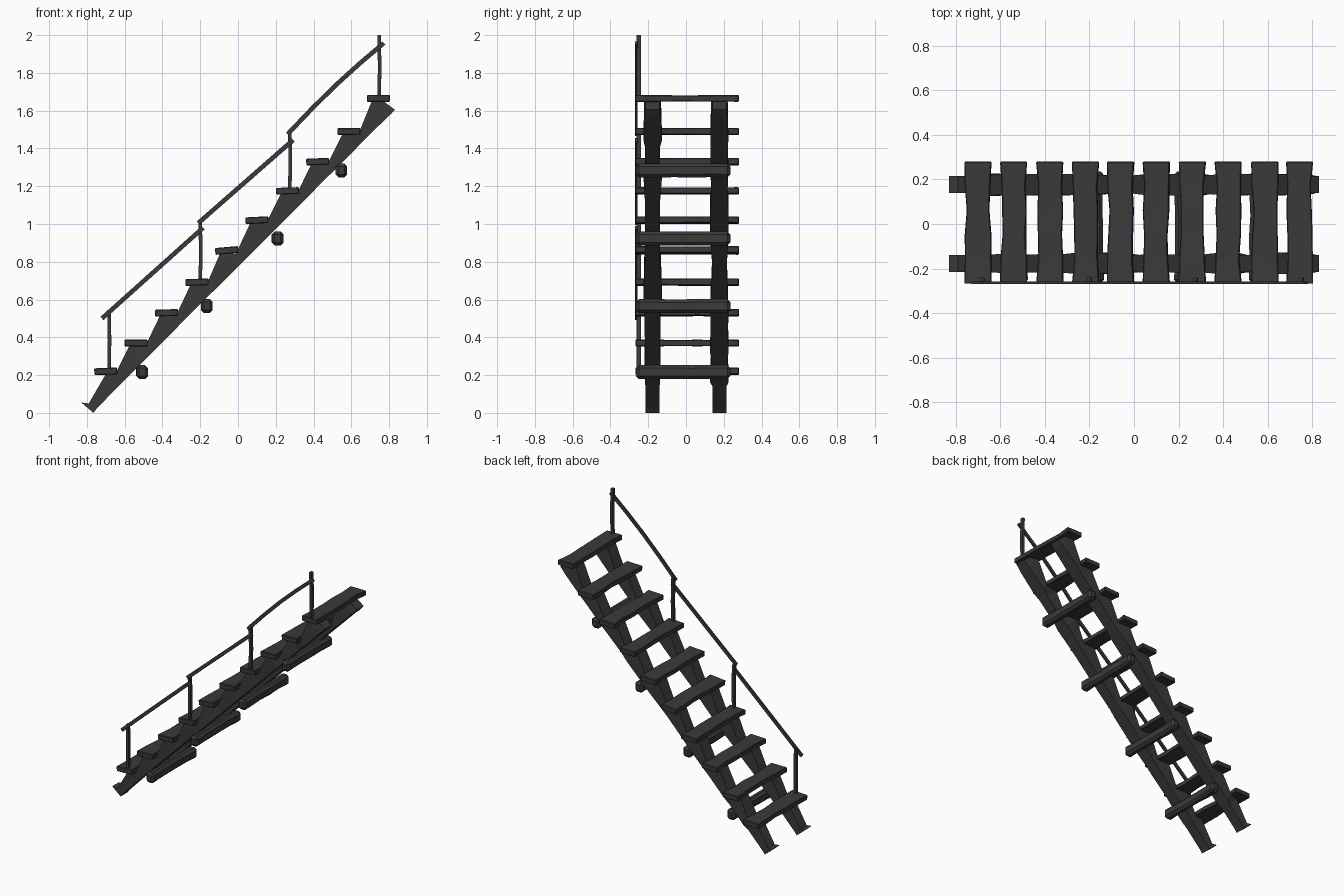
import bpy, bmesh, random
from math import radians, sin
from mathutils import Vector, Matrix

random.seed(4)
if "Cube" in bpy.data.objects:
    bpy.data.objects.remove(bpy.data.objects["Cube"])

wood = bpy.data.materials.new("charred_wood")
wood.use_nodes = True
COLOUR = (0.042, 0.042, 0.042, 1)
wood.diffuse_color = COLOUR
wood.node_tree.nodes["Principled BSDF"].inputs["Base Color"].default_value = COLOUR


def loft(name, rings, bevel=0.0):
    """Skin a row of four-cornered sections into a closed timber."""
    bm = bmesh.new()
    rows = [[bm.verts.new(p) for p in ring] for ring in rings]
    for a, b in zip(rows, rows[1:]):
        for i in range(4):
            j = (i + 1) % 4
            bm.faces.new((a[i], a[j], b[j], b[i]))
    bm.faces.new(rows[0][::-1])
    bm.faces.new(rows[-1])
    bmesh.ops.recalc_face_normals(bm, faces=bm.faces)
    mesh = bpy.data.meshes.new(name)
    bm.to_mesh(mesh)
    bm.free()
    mesh.materials.append(wood)
    obj = bpy.data.objects.new(name, mesh)
    bpy.context.collection.objects.link(obj)
    if bevel:
        mod = obj.modifiers.new("worn_edges", "BEVEL")
        mod.width = bevel
        mod.segments = 1
    return obj


def crosswise(name, x, z, width, height, y0, y1, tilt=0, waist=0, bevel=0.0):
    """Plank or beam along y, hand-hewn narrower in the middle."""
    turn = Matrix.Rotation(radians(-tilt), 3, "Y")
    rings = []
    steps = 5
    for k in range(steps + 1):
        t = k / steps
        y = y0 + (y1 - y0) * t
        inner = 0 < k < steps
        left = -width / 2 + (random.uniform(0, waist) if inner else 0)
        right = width / 2 - (random.uniform(0, waist) if inner else 0)
        h = height / 2 - (random.uniform(0, waist * 0.15) if inner else 0)
        corners = [(left, -h), (right, -h), (right, h), (left, h)]
        rings.append([Vector((x, y, z)) + turn @ Vector((u, 0, v)) for u, v in corners])
    return loft(name, rings, bevel)


def rod(name, points, y, depth, thick):
    """Thin square bar following points in the x-z plane."""
    direction = Vector((points[-1][0] - points[0][0], 0, points[-1][1] - points[0][1])).normalized()
    across = direction.cross(Vector((0, 1, 0))) * thick / 2
    side = Vector((0, depth / 2, 0))
    rings = []
    for px, pz in points:
        c = Vector((px, y, pz))
        rings.append([c - across - side, c + across - side, c + across + side, c - across + side])
    return loft(name, rings)


# Treads: x, z, tilt in degrees
treads = [(-0.70, 0.22, 2), (-0.54, 0.37, 0), (-0.378, 0.53, 2), (-0.217, 0.692, 2),
          (-0.06, 0.86, 5), (0.10, 1.02, 3), (0.262, 1.175, 2), (0.422, 1.33, 2),
          (0.587, 1.49, 1), (0.743, 1.665, 0)]
for n, (x, z, tilt) in enumerate(treads):
    crosswise(f"tread_{n + 1}", x, z, 0.122, 0.036, -0.268, 0.28, tilt, 0.012, 0.004)

# Stringers: notched top edge, straight lower edge
outline = [((-0.83, 0.055), (-0.765, 0.0)), ((-0.79, 0.05), (-0.75, 0.02))]


def below(x, z):
    t = (x + z - 0.775) / 2
    return (t, t + 0.775)


for n, (x, z, tilt) in enumerate(treads):
    nose = (x + (0.0 if n == 0 else -0.035), z - 0.015)
    heel = (x + 0.05, z - 0.015)
    if n == len(treads) - 1:
        heel = (0.77, 1.65)
    outline += [(nose, below(*nose)), (heel, below(*heel))]
outline.append(((0.83, 1.605), (0.795, 1.565)))

for side, label in ((-1, "right"), (1, "left")):
    rings = []
    for k, (top, low) in enumerate(outline):
        swell = 0.0 if k < 3 or k > 20 else random.uniform(0, 0.014)
        inner = side * (0.14 - swell)
        outer = side * (0.215 + swell * 0.8)
        rings.append([(top[0], inner, top[1]), (top[0], outer, top[1]),
                      (low[0], outer, low[1]), (low[0], inner, low[1])])
    loft(f"{label}_stringer", rings)

# Cross beams under the stringers
for n, (x, z) in enumerate([(-0.507, 0.216), (-0.165, 0.565), (0.21, 0.923), (0.547, 1.284)]):
    crosswise(f"cross_beam_{n + 1}", x, z, 0.064, 0.074, -0.265, 0.235, 0, 0.008, 0.016)

# Railing posts
for n, (x, z0, z1) in enumerate([(-0.683, 0.22, 0.545), (-0.2, 0.69, 1.01),
                                 (0.274, 1.17, 1.495), (0.747, 1.66, 2.0)]):
    rod(f"railing_post_{n + 1}", [(x, z0), (x + 0.003, (z0 + z1) / 2), (x, z1)], -0.25, 0.022, 0.019)

# Handrails, each overlapping the next at a post
rails = [((-0.72, 0.5), (-0.185, 0.98), 0.0), ((-0.21, 1.005), (0.292, 1.445), 0.0),
         ((0.262, 1.475), (0.772, 1.958), 0.018)]
for n, (a, b, bow) in enumerate(rails):
    path = []
    for k in range(5):
        t = k / 4
        path.append((a[0] + (b[0] - a[0]) * t, a[1] + (b[1] - a[1]) * t + bow * sin(t * 3.1416)))
    rod(f"handrail_{n + 1}", path, -0.263, 0.012, 0.024)
